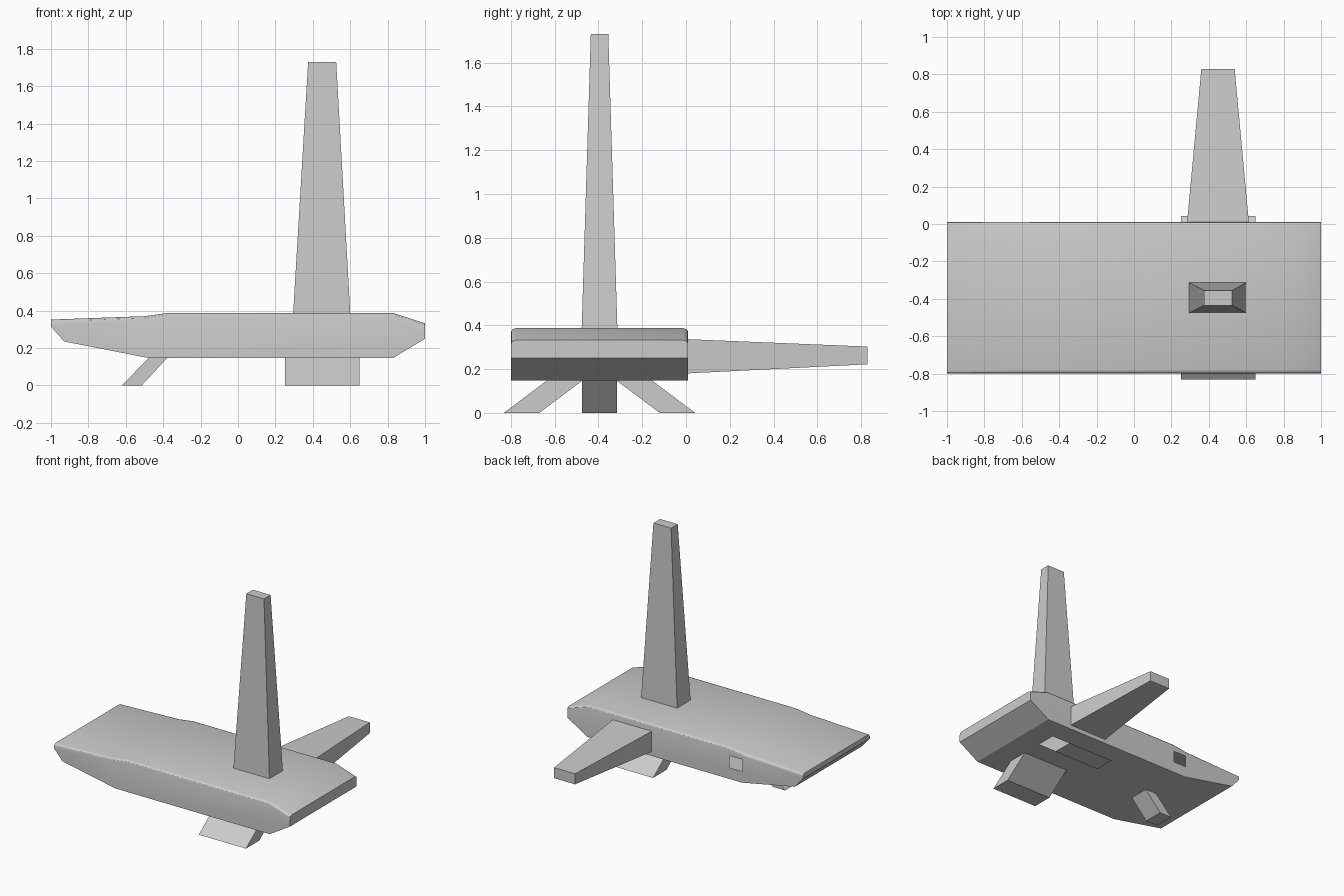
import bpy, bmesh, math
from mathutils import Vector

if "Cube" in bpy.data.objects:
    bpy.data.objects.remove(bpy.data.objects["Cube"])

YC = -0.395  # centre line of the body


def finish(name, bm):
    bmesh.ops.recalc_face_normals(bm, faces=bm.faces)
    mesh = bpy.data.meshes.new(name)
    bm.to_mesh(mesh)
    bm.free()
    ob = bpy.data.objects.new(name, mesh)
    bpy.context.collection.objects.link(ob)
    return ob


def loft(bm, rings):
    loops = [[bm.verts.new(p) for p in r] for r in rings]
    n = len(loops[0])
    for a, b in zip(loops, loops[1:]):
        for i in range(n):
            bm.faces.new((a[i], a[(i + 1) % n], b[(i + 1) % n], b[i]))
    return bm.faces.new(loops[0]), bm.faces.new(loops[-1])


def rect(u0, u1, v0, v1, place):
    return [place(u, v) for u, v in ((u0, v0), (u1, v0), (u1, v1), (u0, v1))]


def taper(name, a, b):
    bm = bmesh.new()
    loft(bm, (a, b))
    return finish(name, bm)


# Body: side profile swept across y, with rounded upper edges
top = [(-1, .352), (-.5, .37), (-.38, .387), (.83, .387), (1, .332)]
low = [(1, .25), (.83, .147), (-.48, .147), (-.93, .235), (-1, .315)]
half = [(.405, .022), (.4025, .011), (.396, .004), (.383, 0)]
steps = [(YC - w, d) for w, d in half] + [(YC + w, d) for w, d in reversed(half)]
bm = bmesh.new()
_, side = loft(bm, [[(x, y, z - d) for x, z in top] + [(x, y, z) for x, z in low]
                    for y, d in steps])

# Square opening in the back side of the hollow body
hole = Vector((-.43, YC + .405, .28))
for axis, offset in ((0, -.055), (0, .055), (2, -.045), (2, .045)):
    normal = Vector((0, 0, 0))
    normal[axis] = 1
    bm.faces.ensure_lookup_table()
    side = min((f for f in bm.faces if abs(f.normal.y) > .99 or f is side),
               key=lambda f: (f.calc_center_median() - hole).length) if not side.is_valid else side
    bmesh.ops.bisect_plane(bm, geom=[side] + list(side.edges) + list(side.verts),
                           plane_co=hole + normal * offset, plane_no=normal)
    bm.normal_update()
    flat = [f for f in bm.faces if all(abs(v.co.y - hole.y) < 1e-4 for v in f.verts)]

    def gap(f):
        lo = [min(v.co[i] for v in f.verts) for i in (0, 2)]
        hi = [max(v.co[i] for v in f.verts) for i in (0, 2)]
        return sum(max(l - h, 0, h - u) for l, u, h in zip(lo, hi, (hole.x, hole.z)))
    side = min(flat, key=gap)
if side.calc_area() < .02:
    bmesh.ops.delete(bm, geom=[side], context='FACES')
body = finish("body", bm)
bpy.context.view_layer.objects.active = body
body.select_set(True)
bpy.ops.object.shade_smooth_by_angle(angle=math.radians(30))
body.select_set(False)

# Tall upright fin
taper("upright_fin",
      rect(.294, .601, YC - .082, YC + .082, lambda x, y: (x, y, .37)),
      rect(.375, .525, YC - .04, YC + .04, lambda x, y: (x, y, 1.73)))

# Single side wing at the back
taper("side_wing",
      rect(.283, .615, .18, .337, lambda x, z: (x, 0, z)),
      rect(.36, .538, .222, .303, lambda x, z: (x, .83, z)))

# Two splayed main legs
for s, name in ((-1, "front_leg"), (1, "back_leg")):
    taper(name,
          rect(.25, .65, .275, .437, lambda x, w: (x, YC + s * w, 0)),
          rect(.25, .65, .075, .237, lambda x, w: (x, YC + s * w, .15)))

# Slanted nose leg
taper("nose_leg",
      rect(-.62, -.515, YC - .08, YC + .08, lambda x, y: (x, y, 0)),
      rect(-.475, -.375, YC - .08, YC + .08, lambda x, y: (x, y, .15)))
